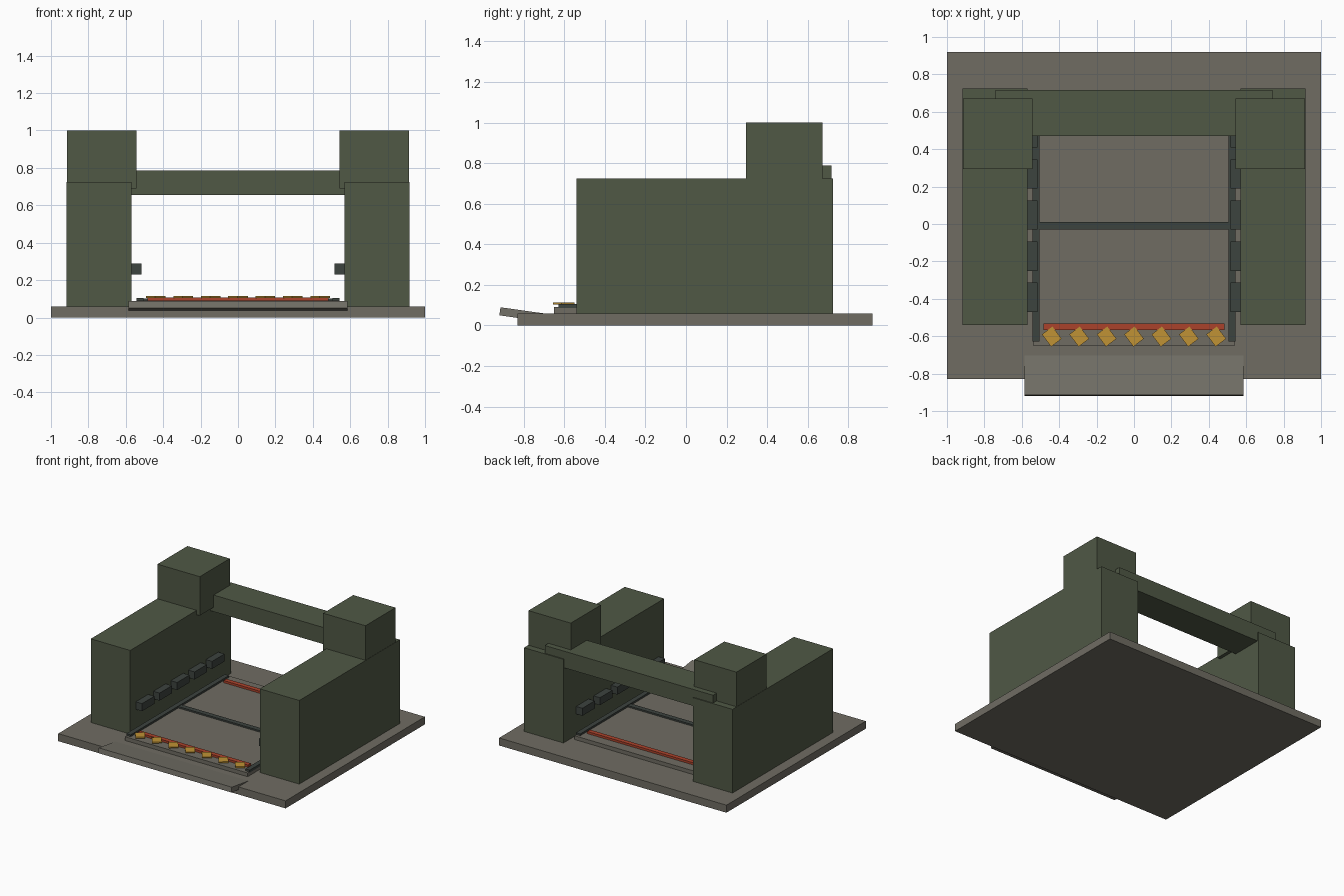
import bpy, math

if "Cube" in bpy.data.objects:
    bpy.data.objects.remove(bpy.data.objects["Cube"])


def material(name, rgb):
    m = bpy.data.materials.new(name)
    m.diffuse_color = (*rgb, 1)
    m.use_nodes = True
    m.node_tree.nodes["Principled BSDF"].inputs["Base Color"].default_value = m.diffuse_color
    return m


CONCRETE = material("concrete", (0.160, 0.151, 0.124))
RAMP = material("ramp concrete", (0.175, 0.166, 0.138))
GREEN = material("dark green", (0.080, 0.098, 0.060))
STEEL = material("dark steel", (0.046, 0.056, 0.049))
RED = material("warning red", (0.41, 0.055, 0.024))
YELLOW = material("hazard yellow", (0.53, 0.29, 0.035))


def box(name, mat, x, y, z, rot=(0, 0, 0)):
    """Box from (min, max) ranges, turned about its own centre."""
    bpy.ops.mesh.primitive_cube_add(
        size=1, location=[(r[0] + r[1]) / 2 for r in (x, y, z)], rotation=rot)
    o = bpy.context.object
    o.name = name
    o.scale = [r[1] - r[0] for r in (x, y, z)]
    o.data.materials.append(mat)
    return o


def pair(name, mat, x, y, z):
    """Mirrored boxes on the right and left."""
    box(name + "_right", mat, x, y, z)
    box(name + "_left", mat, (-x[1], -x[0]), y, z)


# Foundation, tilted entry ramp and raised floor
box("foundation_slab", CONCRETE, (-1, 1), (-0.83, 0.92), (0, 0.06))
box("entry_ramp", RAMP, (-0.585, 0.585), (-0.918, -0.648), (0.031, 0.071),
    (-math.radians(8), 0, 0))
box("floor_panel", CONCRETE, (-0.54, 0.54), (-0.65, 0.63), (0.05, 0.09))

# Side walls, rear towers and the beam joining them
pair("side_wall", GREEN, (0.57, 0.917), (-0.54, 0.725), (0.05, 0.725))
pair("rear_tower", GREEN, (0.543, 0.915), (0.295, 0.672), (0.69, 1.0))
box("rear_beam", GREEN, (-0.74, 0.74), (0.47, 0.717), (0.655, 0.787))

# Floor rails and cross bar
pair("floor_rail", STEEL, (0.505, 0.543), (-0.628, 0.608), (0.085, 0.105))
box("cross_bar", STEEL, (-0.51, 0.51), (-0.03, 0.01), (0.085, 0.102))

# Red threshold strips, front and back
for label, y in (("front", -0.55), ("back", 0.53)):
    box("threshold_strip_" + label, RED, (-0.485, 0.485),
        (y - 0.018, y + 0.018), (0.085, 0.107))

# Wall bumpers
for i in range(5):
    y = -0.392 + 0.22 * i
    pair(f"wall_bumper_{i + 1}", STEEL, (0.515, 0.575),
         (y - 0.078, y + 0.078), (0.23, 0.29))

# Slanted hazard plates along the entry
for i in range(7):
    x = (i - 3) * 0.1465
    box(f"hazard_plate_{i + 1}", YELLOW, (x - 0.035, x + 0.035),
        (-0.643, -0.561), (0.104, 0.114), (0, 0, math.radians(37)))
